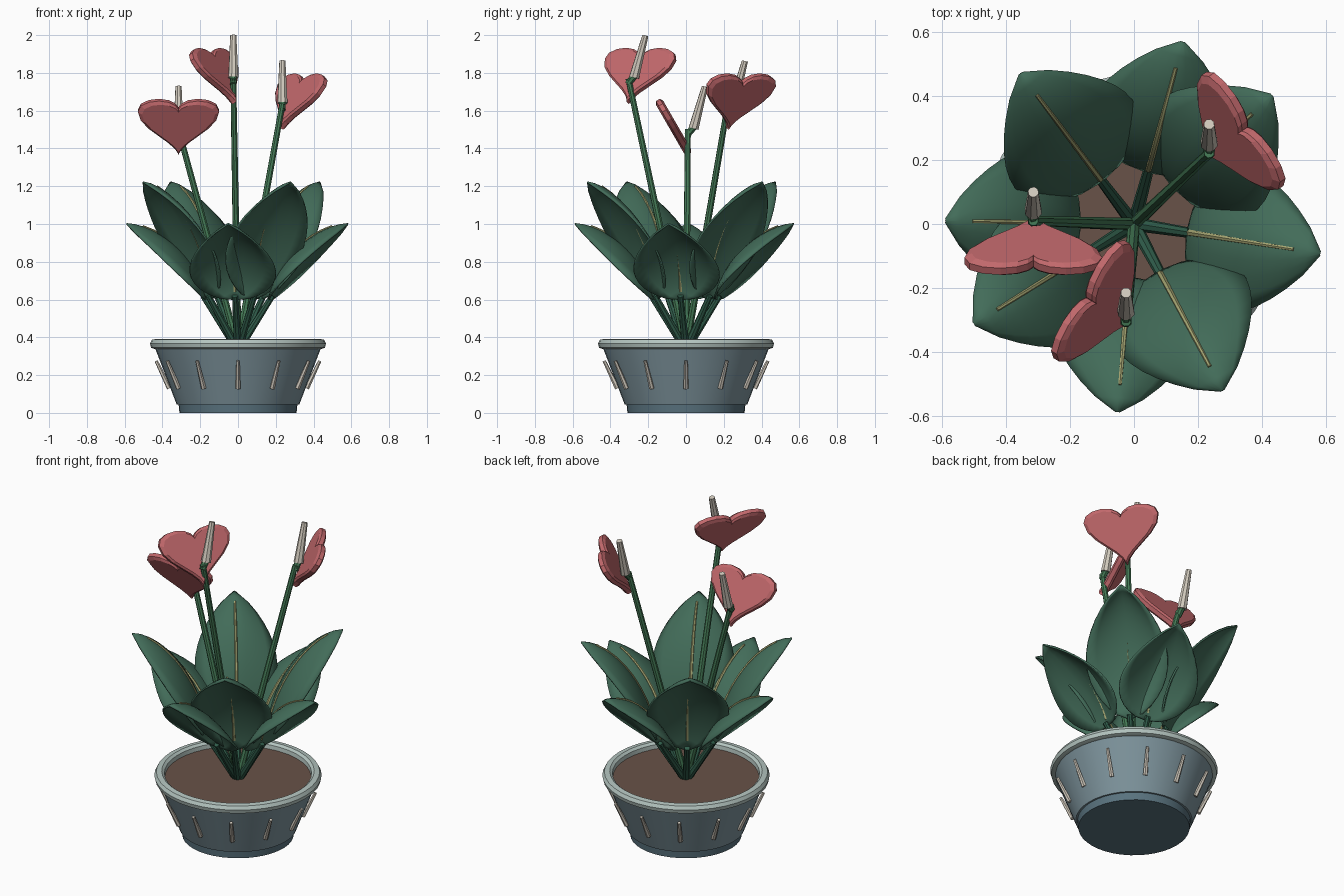
import bpy, bmesh, math
from mathutils import Vector

cube = bpy.data.objects.get("Cube")
if cube:
    bpy.data.objects.remove(cube, do_unlink=True)


def material(name, rgb):
    m = bpy.data.materials.new(name)
    m.use_nodes = True
    m.diffuse_color = (*rgb, 1)
    m.node_tree.nodes["Principled BSDF"].inputs["Base Color"].default_value = (*rgb, 1)
    return m


POT = material("slate blue glaze", (0.21, 0.30, 0.34))
FOOT = material("dark blue glaze", (0.10, 0.17, 0.21))
RIM = material("pale grey glaze", (0.46, 0.56, 0.53))
CREAM = material("warm cream", (0.64, 0.59, 0.51))
SOIL = material("brown soil", (0.14, 0.085, 0.065))
LEAF = material("leaf green", (0.055, 0.15, 0.10))
STALK = material("dark stalk green", (0.03, 0.11, 0.07))
STEM = material("stem green", (0.06, 0.20, 0.095))
VEIN = material("vein yellow", (0.38, 0.38, 0.17))
RED = material("flower red", (0.54, 0.14, 0.15))


def finish(bm, name, mat, smooth=True):
    bmesh.ops.recalc_face_normals(bm, faces=bm.faces)
    mesh = bpy.data.meshes.new(name)
    bm.to_mesh(mesh)
    bm.free()
    mesh.materials.append(mat)
    ob = bpy.data.objects.new(name, mesh)
    bpy.context.collection.objects.link(ob)
    if smooth:
        bpy.ops.object.select_all(action="DESELECT")
        ob.select_set(True)
        bpy.context.view_layer.objects.active = ob
        bpy.ops.object.shade_smooth_by_angle(angle=math.radians(35))
    return ob


def skin(bm, rings, caps=True):
    """Join equal rings of points with quads."""
    rows = [[bm.verts.new(p) for p in ring] for ring in rings]
    n = len(rows[0])
    for a, b in zip(rows, rows[1:]):
        for i in range(n):
            bm.faces.new((a[i], a[(i + 1) % n], b[(i + 1) % n], b[i]))
    if caps:
        bm.faces.new(rows[0])
        bm.faces.new(rows[-1])


def lathe(name, profile, mat, seg=40):
    bm = bmesh.new()
    angles = [math.tau * i / seg for i in range(seg)]
    skin(bm, [[(r * math.cos(a), r * math.sin(a), z) for a in angles] for r, z in profile])
    return finish(bm, name, mat)


def tube(name, path, r0, r1, mat, sides=8):
    """Tapered rod along a path of points."""
    pts = [Vector(p) for p in path]
    rings = []
    for i, p in enumerate(pts):
        d = (pts[min(i + 1, len(pts) - 1)] - pts[max(i - 1, 0)]).normalized()
        u = d.cross(Vector((0.3, 1, 0))).normalized()
        v = d.cross(u)
        r = r0 + (r1 - r0) * i / (len(pts) - 1)
        rings.append([p + r * (u * math.cos(a) + v * math.sin(a))
                      for a in (math.tau * k / sides for k in range(sides))])
    bm = bmesh.new()
    skin(bm, rings)
    return finish(bm, name, mat)


def polar(angle, r, z):
    return Vector((r * math.cos(angle), r * math.sin(angle), z))


# Pot
lathe("pot_foot", [(0.31, 0), (0.315, 0.05)], FOOT)
lathe("pot_body", [(0.325, 0.045), (0.44, 0.345), (0.41, 0.345)], POT)
bm = bmesh.new()
rim = [(0.44, 0.338), (0.46, 0.345), (0.466, 0.368), (0.455, 0.388),
       (0.425, 0.392), (0.41, 0.38), (0.405, 0.338), (0.44, 0.338)]
skin(bm, [[polar(math.tau * i / 40, r, z) for i in range(40)] for r, z in rim], caps=False)
bmesh.ops.remove_doubles(bm, verts=bm.verts, dist=1e-5)
finish(bm, "pot_rim", RIM)
lathe("soil", [(0.40, 0.34), (0.41, 0.355)], SOIL)
for i in range(12):
    a = math.tau * i / 12
    tube(f"pot_rib_{i + 1}", [polar(a, 0.363, 0.13), polar(a, 0.433, 0.275)],
         0.014, 0.009, CREAM, 6)


# Leaves
def leaf_mid(t, height):
    return 0.17 + 0.42 * t ** 1.5, 0.6 + height * (1 - (1 - t) ** 1.6)


def leaf(label, degrees, height):
    a = math.radians(degrees)
    side = Vector((-math.sin(a), math.cos(a), 0))
    steps, half = 14, 4
    bm = bmesh.new()
    rows = []
    for i in range(steps + 1):
        t = i / steps
        r, z = leaf_mid(t, height)
        w = 0.228 * max(math.sin(math.pi * t), 0.004) ** 0.75
        row = []
        for k in range(-half, half + 1):
            v = k / half
            droop = 0.55 * w * abs(v) ** 1.6
            row.append(bm.verts.new(polar(a, r, z - droop) + side * w * v))
        rows.append(row)
    for p, q in zip(rows, rows[1:]):
        for k in range(2 * half):
            bm.faces.new((p[k], p[k + 1], q[k + 1], q[k]))
    blade = finish(bm, f"{label}_blade", LEAF)
    solid = blade.modifiers.new("thickness", "SOLIDIFY")
    solid.thickness = 0.01
    solid.offset = 0
    mids = [leaf_mid(0.06 + 0.8 * i / 8, height) for i in range(9)]
    tube(f"{label}_vein", [polar(a, r, z + 0.006) for r, z in mids], 0.011, 0.006, VEIN, 6)
    tube(f"{label}_stalk", [polar(a, 0.005, 0.34), polar(a, 0.185, 0.62)], 0.022, 0.016, STALK)


for i, d in enumerate((43, 127, 212, 298)):
    leaf(f"tall_leaf_{i + 1}", d, 0.62)
for i, d in enumerate((75, 179, 265, 351)):
    leaf(f"low_leaf_{i + 1}", d, 0.40)


# Flowers
def heart_outline(n=28):
    pts = []
    for i in range(n):
        s = math.tau * i / n
        x = 16 * math.sin(s) ** 3
        y = 13 * math.cos(s) - 5 * math.cos(2 * s) - 2 * math.cos(3 * s) - math.cos(4 * s)
        y = min(y, 5 + (y - 5) * 0.62)
        pts.append((x / 32 * 0.43, (y + 4) / 27 * 0.34))
    return pts


def flower(label, node, facing):
    a = math.radians(facing)
    node = Vector(node)
    tilt = math.radians(30)
    out = Vector((math.cos(a), math.sin(a), 0))
    across = Vector((-math.sin(a), math.cos(a), 0))
    up = -out * math.sin(tilt) + Vector((0, 0, math.cos(tilt)))
    normal = across.cross(up)
    center = node - out * 0.075 + Vector((0, 0, 0.012))
    outline = heart_outline()
    # Heart bract: a slab with a chamfered border
    bm = bmesh.new()
    skin(bm, [[center + (across * x + up * y) * s + normal * h for x, y in outline]
              for s, h in ((0.9, -0.022), (1, -0.012), (1, 0.012), (0.9, 0.022))])
    finish(bm, f"{label}_heart", RED, smooth=False)
    tube(f"{label}_stem", [(0, 0, 0.34), node], 0.02, 0.016, STEM)
    base = node + Vector((0, 0.03, 0.005))
    tube(f"{label}_collar", [node - Vector((0, 0.004, 0.03)), base + Vector((0, 0.002, 0.01))],
         0.018, 0.02, STEM)
    tube(f"{label}_spike", [base, node + Vector((0, 0.09, 0.228))], 0.028, 0.017, CREAM)


flower("left_low_flower", (-0.315, 0.01, 1.5), 90)
flower("front_flower", (-0.025, -0.305, 1.77), -31)
flower("back_flower", (0.235, 0.222, 1.635), 214)
